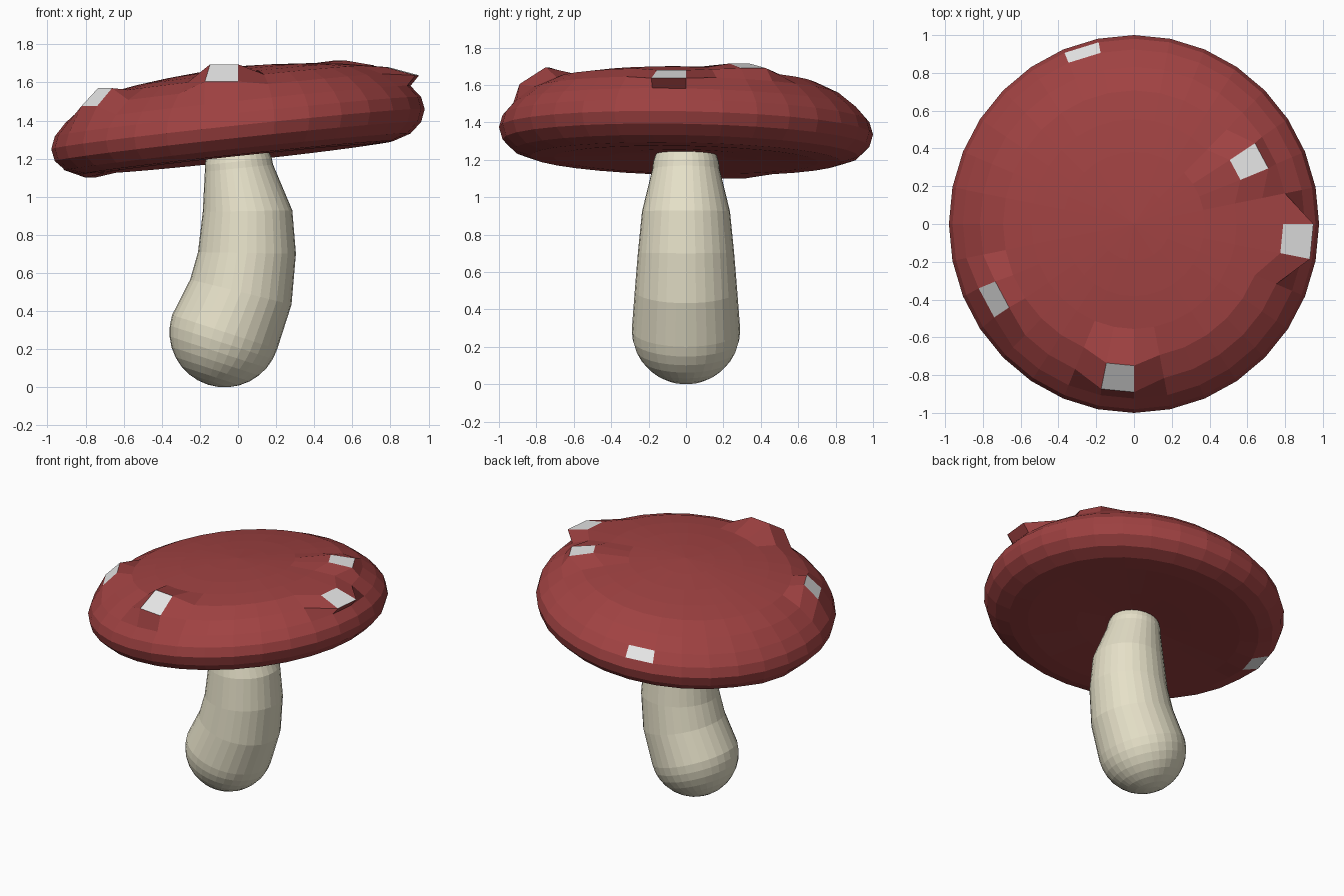
import bpy, bmesh, math
from mathutils import Vector

if "Cube" in bpy.data.objects:
    bpy.data.objects.remove(bpy.data.objects["Cube"])

SIDES = 32


def material(name, rgb):
    m = bpy.data.materials.new(name)
    m.diffuse_color = (*rgb, 1)
    m.use_nodes = True
    m.node_tree.nodes["Principled BSDF"].inputs["Base Color"].default_value = m.diffuse_color
    return m


def finish(name, bm, mats):
    bmesh.ops.recalc_face_normals(bm, faces=bm.faces)
    me = bpy.data.meshes.new(name)
    bm.to_mesh(me)
    bm.free()
    for m in mats:
        me.materials.append(m)
    ob = bpy.data.objects.new(name, me)
    bpy.context.collection.objects.link(ob)
    return ob


def skin(bm, rings, first, last):
    """Join rings of vertices into quads, closed by a point at each end."""
    bands = []
    n = SIDES
    for a, b in zip(rings, rings[1:]):
        bands.append([bm.faces.new((a[i], a[(i + 1) % n], b[(i + 1) % n], b[i])) for i in range(n)])
    for point, ring in ((first, rings[0]), (last, rings[-1])):
        v = bm.verts.new(point)
        for i in range(n):
            bm.faces.new((v, ring[i], ring[(i + 1) % n]))
    return bands


red = material("cap red", (0.35, 0.054, 0.054))
white = material("spot white", (0.8, 0.8, 0.8))
cream = material("stem cream", (0.79, 0.75, 0.58))

# Cap: flattened, slightly tilted dome with rings spaced like a sphere
heights = [0.29, 0.275, 0.255, 0.23, 0.173, 0.10, 0.035, -0.03,
           -0.095, -0.15, -0.18, -0.185, -0.178, -0.17, -0.158]
bm = bmesh.new()


def cap_z(x, y, h):
    return 1.385 + 0.107 * x - 0.02 * y + h


rings = []
for k, h in enumerate(heights):
    r = math.sin(math.pi * (k + 1) / 16)
    ring = []
    for i in range(SIDES):
        a = 2 * math.pi * i / SIDES
        x, y = 0.98 * r * math.cos(a), r * math.sin(a)
        ring.append(bm.verts.new((x, y, cap_z(x, y, h))))
    rings.append(ring)
bands = skin(bm, rings, (0, 0, cap_z(0, 0, 0.30)), (0, 0, cap_z(0, 0, -0.15)))

# Spots: single faces pulled out of the cap
# (band, side, then radius and height of the upper and lower edge)
spots = [
    (3, 23, 0.75, 1.695, 0.89, 1.605),
    (4, 18, 0.795, 1.57, 0.89, 1.475),
    (3, 31, 0.79, 1.68, 0.95, 1.637),
    (2, 2, 0.61, 1.715, 0.77, 1.69),
    (5, 9, None, None, None, None),
    (9, 14, 0.93, 1.14, 0.815, 1.10),
]
for band, side, r1, z1, r2, z2 in spots:
    bands[band][side].material_index = 1
    if r1 is None:
        continue
    for k, r, z in ((band, r1, z1), (band + 1, r2, z2)):
        for i in (side, (side + 1) % SIDES):
            a = 2 * math.pi * i / SIDES
            rings[k][i].co = (r * math.cos(a), r * math.sin(a), z)
finish("cap", bm, [red, white])

# Stem: bent tapering capsule; sections are (x, z, radius, lean in degrees)
sections = [(-0.07, 0.29, 0.29, 18), (0.015, 0.50, 0.274, 14),
            (0.047, 0.705, 0.257, 1), (0.05, 0.925, 0.235, -1),
            (0.005, 1.15, 0.18, -6)]
bm = bmesh.new()
rings = []


def add_ring(x, z, r, lean, along=0.0):
    t = math.radians(lean)
    axis = Vector((math.sin(t), 0, math.cos(t)))
    across = Vector((math.cos(t), 0, -math.sin(t)))
    c = Vector((x, 0, z)) + axis * along
    ring = []
    for i in range(SIDES):
        a = 2 * math.pi * i / SIDES
        ring.append(bm.verts.new(c + across * r * math.cos(a) + Vector((0, r * math.sin(a), 0))))
    rings.append(ring)
    return c


def pole(x, z, r, lean, sign):
    t = math.radians(lean)
    return (x + sign * r * math.sin(t), 0, z + sign * r * math.cos(t))


x, z, r, lean = sections[0]
for k in range(7, 0, -1):
    e = math.pi / 2 * k / 8
    add_ring(x, z, r * math.cos(e), lean, -r * math.sin(e))
for s in sections:
    add_ring(*s)
x, z, r, lean = sections[-1]
for k in range(1, 8):
    e = math.pi / 2 * k / 8
    add_ring(x, z, r * math.cos(e), lean, r * math.sin(e))
skin(bm, rings, pole(*sections[0], -1), pole(*sections[-1], 1))
finish("stem", bm, [cream])
